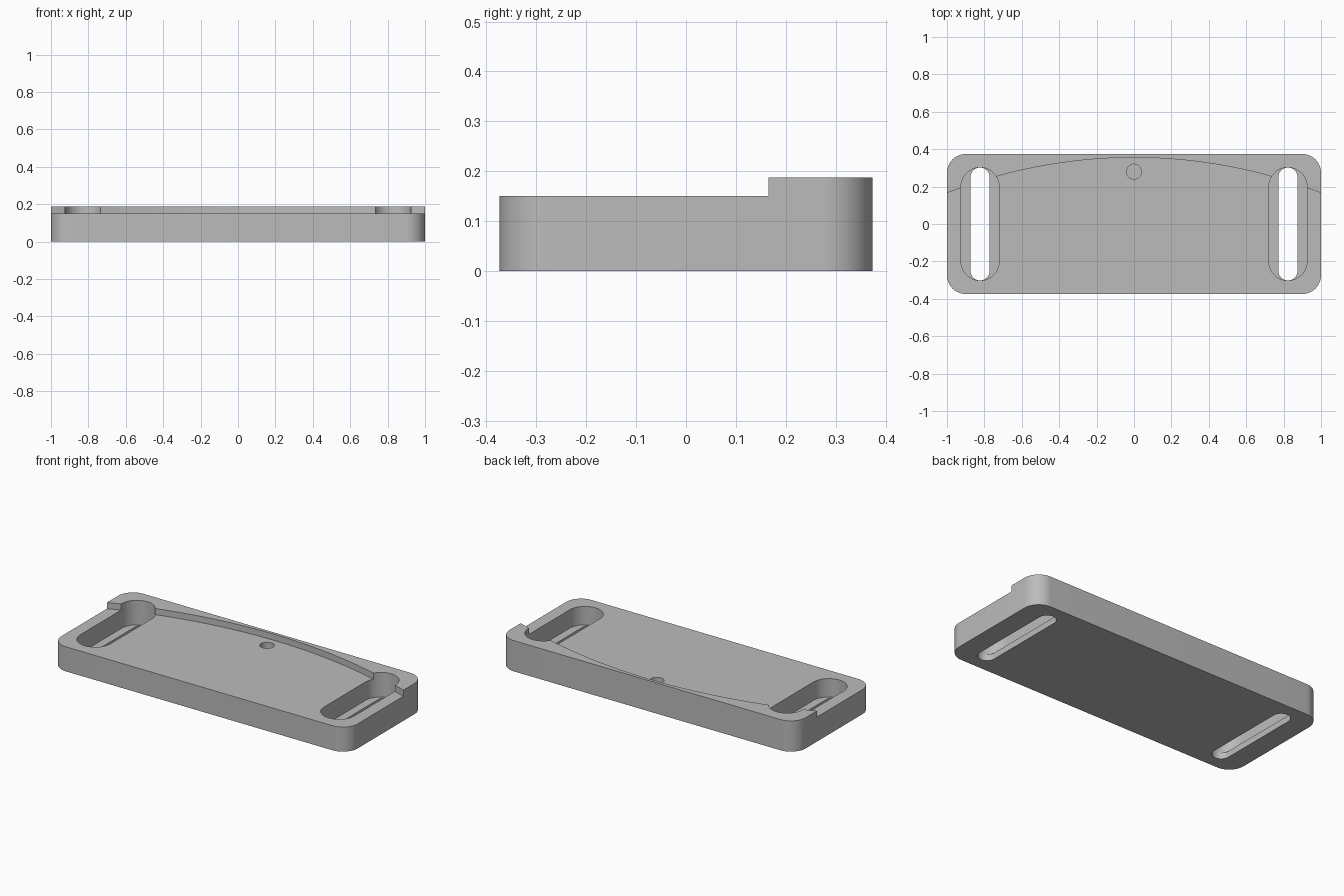
import bpy
import bmesh
from math import cos, sin, pi, sqrt

if "Cube" in bpy.data.objects:
    bpy.data.objects.remove(bpy.data.objects["Cube"], do_unlink=True)

HALF_Y, TOP, DECK, FLOOR = 0.374, 0.1875, 0.15, 0.0375
SLOT_X, SLOT_END = 0.823, 0.302

grey = bpy.data.materials.new("plain grey")
grey.use_nodes = True
grey.diffuse_color = (0.5, 0.5, 0.5, 1)
grey.node_tree.nodes["Principled BSDF"].inputs["Base Color"].default_value = (0.5, 0.5, 0.5, 1)


def prism(name, outline, z0, z1):
    """Extrude a closed outline from z0 to z1."""
    bm = bmesh.new()
    face = bm.faces.new([bm.verts.new((x, y, z0)) for x, y in outline])
    top = bmesh.ops.extrude_face_region(bm, geom=[face])["geom"]
    verts = [v for v in top if isinstance(v, bmesh.types.BMVert)]
    bmesh.ops.translate(bm, verts=verts, vec=(0, 0, z1 - z0))
    bmesh.ops.recalc_face_normals(bm, faces=bm.faces)
    mesh = bpy.data.meshes.new(name)
    bm.to_mesh(mesh)
    bm.free()
    mesh.materials.append(grey)
    obj = bpy.data.objects.new(name, mesh)
    bpy.context.collection.objects.link(obj)
    return obj


def rounded(cx, cy, hx, hy, r, steps=16):
    """Rounded rectangle; becomes a slot or circle when r reaches the half size."""
    pts = []
    for k, (sx, sy) in enumerate([(1, 1), (-1, 1), (-1, -1), (1, -1)]):
        for i in range(steps + 1):
            a = (k + i / steps) * pi / 2
            p = (cx + sx * (hx - r) + r * cos(a), cy + sy * (hy - r) + r * sin(a))
            if not pts or abs(p[0] - pts[-1][0]) + abs(p[1] - pts[-1][1]) > 1e-5:
                pts.append(p)
    if abs(pts[0][0] - pts[-1][0]) + abs(pts[0][1] - pts[-1][1]) < 1e-5:
        pts.pop()
    return pts


# Plate with rounded corners
plate = prism("plate", rounded(0, 0, 1, HALF_Y, 0.1), 0, TOP)

# Lowered deck in front of a curved rear lip
R, ARC_TOP, REACH = 2.73, 0.355, 1.05
xs = [REACH - 2 * REACH * i / 64 for i in range(65)]
deck = [(x, ARC_TOP - R + sqrt(R * R - x * x)) for x in xs]
deck += [(-REACH, -0.5), (REACH, -0.5)]
cutters = [prism("deck_cutter", deck, DECK, 0.3)]

# Strap slots: wide pocket above, narrow opening through the floor
for side, sx in (("left", 1), ("right", -1)):
    x = sx * SLOT_X
    cutters.append(prism(side + "_pocket_cutter",
                         rounded(x, 0, 0.102, SLOT_END, 0.102), FLOOR, 0.3))
    cutters.append(prism(side + "_slot_cutter",
                         rounded(x, 0, 0.051, SLOT_END, 0.051), -0.1, 0.25))

# Small blind hole near the lip
cutters.append(prism("hole_cutter", rounded(0, 0.28, 0.04, 0.04, 0.04, 12), 0.075, 0.3))

for cutter in cutters:
    cutter.hide_render = True
    mod = plate.modifiers.new(cutter.name, "BOOLEAN")
    mod.operation, mod.solver, mod.object = "DIFFERENCE", "EXACT", cutter

# Bake the cuts, drop the cutters
bpy.context.view_layer.update()
graph = bpy.context.evaluated_depsgraph_get()
baked = bpy.data.meshes.new_from_object(plate.evaluated_get(graph))
plate.modifiers.clear()
plate.data = baked
for cutter in cutters:
    bpy.data.objects.remove(cutter, do_unlink=True)

bpy.ops.object.select_all(action="DESELECT")
plate.select_set(True)
bpy.context.view_layer.objects.active = plate
bpy.ops.object.shade_smooth_by_angle(angle=pi / 6)
